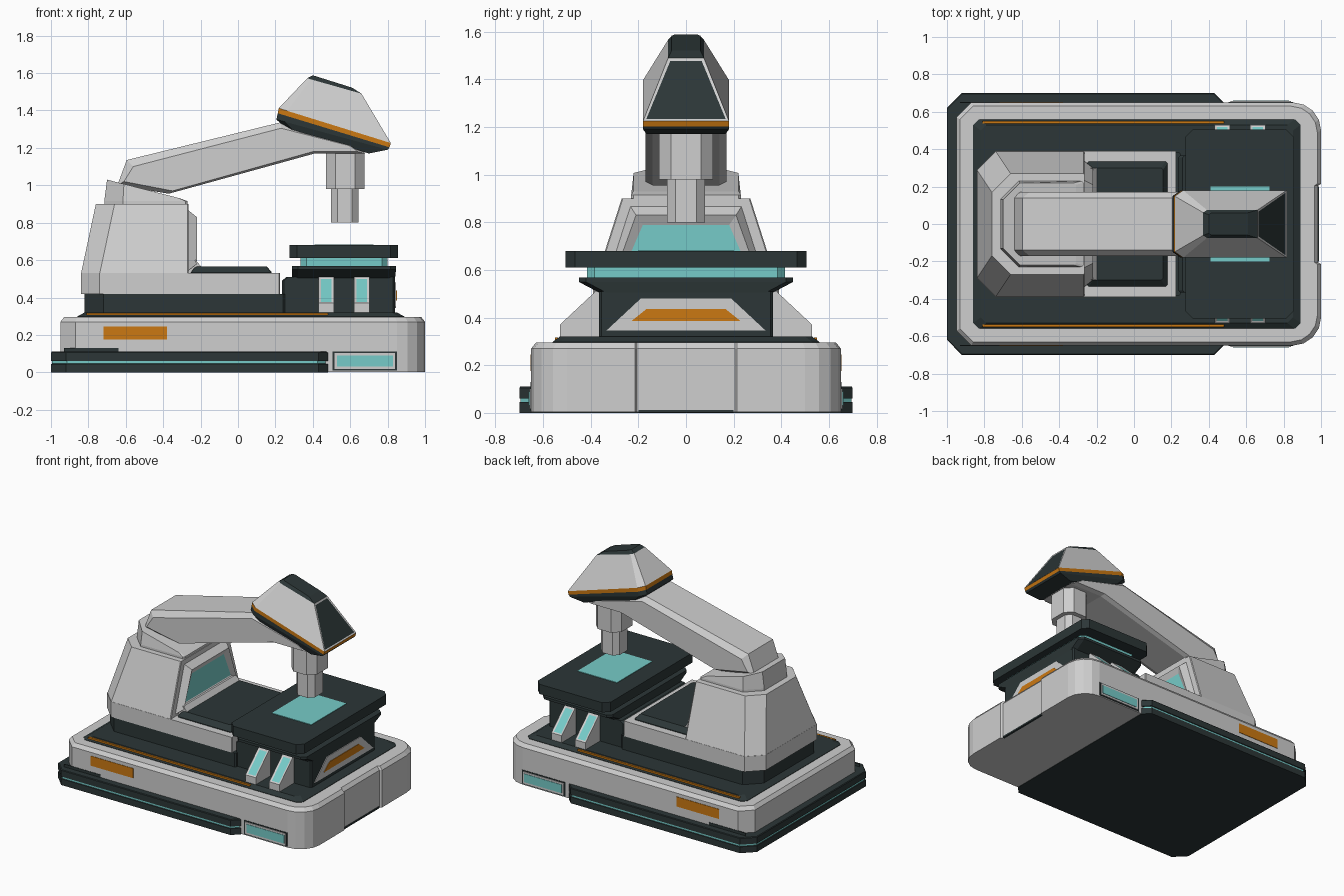
import bpy, bmesh, math
from mathutils import Vector

cube = bpy.data.objects.get("Cube")
if cube:
    bpy.data.objects.remove(cube, do_unlink=True)

PALETTE = {"light_shell": (0.62, 0.62, 0.62), "dark_panel": (0.025, 0.037, 0.038),
           "teal_glow": (0.18, 0.60, 0.58), "orange_trim": (0.60, 0.19, 0.006)}
MATS = []
for key, rgb in PALETTE.items():
    m = bpy.data.materials.new(key)
    m.use_nodes = True
    m.diffuse_color = (*rgb, 1)
    m.node_tree.nodes["Principled BSDF"].inputs["Base Color"].default_value = (*rgb, 1)
    MATS.append(m)
LIGHT, DARK, TEAL, ORANGE = range(len(MATS))


def loft(name, rings, color=LIGHT, bands=None, panel=None):
    """Skin matching rings; panel = (direction, inset, depth, colour)."""
    bm = bmesh.new()
    rows = [[bm.verts.new(p) for p in r] for r in rings]
    n = len(rows[0])
    for k, (a, b) in enumerate(zip(rows, rows[1:])):
        for i in range(n):
            j = (i + 1) % n
            f = bm.faces.new((a[i], a[j], b[j], b[i]))
            f.material_index = bands[k] if bands else color
    for row, col in ((rows[0], bands[0] if bands else color),
                     (rows[-1], bands[-1] if bands else color)):
        bm.faces.new(row).material_index = col
    bmesh.ops.recalc_face_normals(bm, faces=bm.faces)
    if panel:
        d, inset, depth, col = panel
        bm.normal_update()
        face = max(bm.faces, key=lambda f: f.normal.dot(Vector(d).normalized()))
        bmesh.ops.inset_region(bm, faces=[face], thickness=inset, depth=depth)
        face.material_index = col
    me = bpy.data.meshes.new(name)
    bm.to_mesh(me)
    bm.free()
    for m in MATS:
        me.materials.append(m)
    ob = bpy.data.objects.new(name, me)
    bpy.context.collection.objects.link(ob)
    return ob


def plan(x0, x1, y, z, back, front, n=1, notch=0):
    """Horizontal outline with cut back corners and cut or round front ones."""
    pts = []
    for cx, cy, r, start, seg in ((x1 - front, y - front, front, 0, n),
                                  (x0 + back, y - back, back, 90, 1),
                                  (x0 + back, back - y, back, 180, 1),
                                  (x1 - front, front - y, front, 270, n)):
        for i in range(seg + 1):
            a = math.radians(start + 90 * i / seg)
            pts.append((cx + r * math.cos(a), cy + r * math.sin(a), z))
    if notch:
        pts += [(x1, -.215, z), (x1 - notch, -.205, z), (x1 - notch, .205, z), (x1, .215, z)]
    return pts


def box(name, x0, x1, y0, y1, z0, z1, color):
    ring = [(x0, y0), (x1, y0), (x1, y1), (x0, y1)]
    return loft(name, [[(x, y, z) for x, y in ring] for z in (z0, z1)], color)


def across(pts, y):
    return [(x, y, z) for x, z in pts]


def along(pts, x):
    return [(x, y, z) for y, z in pts]


def trapezoid(w0, z0, w1, z1):
    return [(-w0, z0), (w0, z0), (w1, z1), (-w1, z1)]


# Base skirt with a glowing groove
loft("base_skirt", [plan(-1 + i, .48 - i, .70 - i, z, .08, .05) for z, i in
                    ((0, 0), (.045, 0), (.046, .006), (.06, .006), (.061, 0), (.105, 0), (.11, .004))],
     bands=[DARK, DARK, TEAL, DARK, DARK, DARK])

# Light base shell and the dark pad on it
loft("base_shell", [plan(-.95, 1, .65, .003, .08, .15, 4, .015),
                    plan(-.95, 1, .65, .27, .08, .15, 4, .015),
                    plan(-.93, .98, .63, .295, .07, .14, 4, .015)])
box("front_sill", .975, .99, -.2, .2, .001, .013, DARK)
loft("base_pad", [plan(-.86, .89, .56, .29, .03, .03), plan(-.86, .89, .56, .298, .03, .03),
                  plan(-.82, .85, .53, .32, .03, .03)], DARK)

# Trim and lamps on both sides of the base
for s, side in ((1, "left"), (-1, "right")):
    def plate(name, x0, x1, z0, z1, y0, y1, color):
        box(f"{side}_{name}", x0, x1, min(s * y0, s * y1), max(s * y0, s * y1), z0, z1, color)
    plate("orange_line", -.81, .48, .30, .317, .537, .550, ORANGE)
    plate("orange_badge", -.72, -.38, .175, .245, .648, .653, ORANGE)
    plate("rear_seam", -.93, -.64, .11, .13, .648, .653, DARK)
    plate("lamp_surround", .505, .85, .01, .11, .645, .653, DARK)
    plate("lamp_frame", .515, .84, .017, .103, .650, .658, LIGHT)
    plate("lamp_glass", .53, .83, .03, .09, .655, .661, TEAL)
    # Wedge brackets below the tray
    wedge = [(s * y, z) for y, z in ((.35, .31), (.53, .31), (.53, .37), (.38, .51), (.35, .51))]
    for k, x in enumerate((.43, .62)):
        loft(f"{side}_bracket_{k + 1}", [along(wedge, x), along(wedge, x + .083)],
             panel=((0, s * .68, .73), .018, -.004, TEAL))

# Dark lower body and the pedestal under the tray
loft("lower_body", [plan(-.82, .25, .385, .315, .1, .01), plan(-.82, .25, .385, .42, .1, .01)], DARK)
loft("pedestal", [plan(.235, .84, .365, .315, .01, .01), plan(.235, .84, .365, .49, .01, .01),
                  plan(.26, .84, .365, .51, .01, .01)], DARK)
loft("tray_flare", [plan(.29, .84, .365, .505, .03, .03), plan(.29, .845, .45, .55, .03, .03),
                    plan(.29, .845, .45, .568, .03, .03)], DARK)
loft("tray_light_band", [plan(.335, .80, .415, z, .03, .03) for z in (.56, .62)], TEAL)
loft("tray_top", [plan(.275, .855, .505, z, .04, .04) for z in (.61, .68)], DARK)
box("scan_plate", .41, .725, -.2, .2, .675, .684, TEAL)

# Vent on the pedestal front
for name, shape, x, col in (("vent_frame", trapezoid(.335, .345, .19, .48), .841, LIGHT),
                            ("vent_insert", trapezoid(.23, .385, .165, .437), .845, ORANGE)):
    loft(name, [along(shape, x - .004), along(shape, x + .004)], col)

# Light deck, tapered tower and dark seat panel
loft("deck", [plan(-.84, .225, .39, z, .1, .005) for z in (.42, .53)])
loft("tower", [plan(-.84, -.265, .39, .525, .1, .005), plan(-.76, -.265, .27, .9, .1, .005)])
loft("deck_panel", [plan(-.25, .18, .335, .525, .01, .01), plan(-.25, .18, .335, .535, .01, .01),
                    plan(-.23, .155, .30, .566, .01, .01)], DARK)
loft("window_frame", [along(trapezoid(.34, .54, .235, .87), -.27),
                      along(trapezoid(.30, .58, .21, .83), -.22)],
     panel=((1, 0, 0), .05, -.02, TEAL))
sill = [(-.27, .61), (-.225, .60), (-.17, .53), (-.27, .53)]
loft("window_sill", [across(sill, -.30), across(sill, .30)])

# Sloped neck
collar = [(x, y, 1.03 - .256 * (x + .7)) for x, y, _ in plan(-.70, -.31, .22, 0, .09, .01)]
loft("neck", [plan(-.715, -.27, .23, .895, .1, .01), plan(-.715, -.27, .23, .915, .1, .01), collar])

# Arm with chamfered sides
outer = [(-.645, 1.0), (-.595, 1.135), (.23, 1.337), (.62, 1.23), (.68, 1.17), (.41, 1.17), (-.37, .955)]
inner = [(-.61, 1.02), (-.56, 1.10), (.23, 1.305), (.60, 1.21), (.64, 1.18), (.40, 1.18), (-.35, .97)]
loft("arm", [across(inner, -.17), across(outer, -.14), across(outer, .14), across(inner, .17)])


# Tilted head in stacked tapered layers
def head_ring(xb, zb, xf, zf, y, cut):
    zc = zb + (zf - zb) * cut / (xf - xb)
    return [(xf, -y, zf), (xf, y, zf), (xb + cut, y, zc),
            (xb, y - cut * .7, zb), (xb, cut * .7 - y, zb), (xb + cut, -y, zc)]


rim = (.218, 1.412, .817, 1.226, .18, .045)
crown = (.37, 1.572, .66, 1.49, .075, .02)
loft("head_base", [head_ring(.25, 1.31, .70, 1.17, .165, .04),
                   head_ring(.205, 1.352, .80, 1.19, .18, .045),
                   head_ring(.213, 1.385, .81, 1.203, .18, .045),
                   head_ring(*rim)], bands=[DARK, DARK, ORANGE])
loft("head_shell", [head_ring(*rim), head_ring(*crown)], panel=((1, 0, .6), .016, -.002, DARK))
loft("head_cap", [head_ring(*crown), head_ring(.40, 1.588, .61, 1.522, .06, .015)], DARK)

# Octagonal nozzle
for name, x0, x1, y, z0, z1, cut in (("nozzle_upper", .47, .675, .113, .98, 1.2, .05),
                                     ("nozzle_lower", .497, .645, .08, .80, .99, .035)):
    loft(name, [plan(x0, x1, y, z, cut, cut) for z in (z0, z1)])
